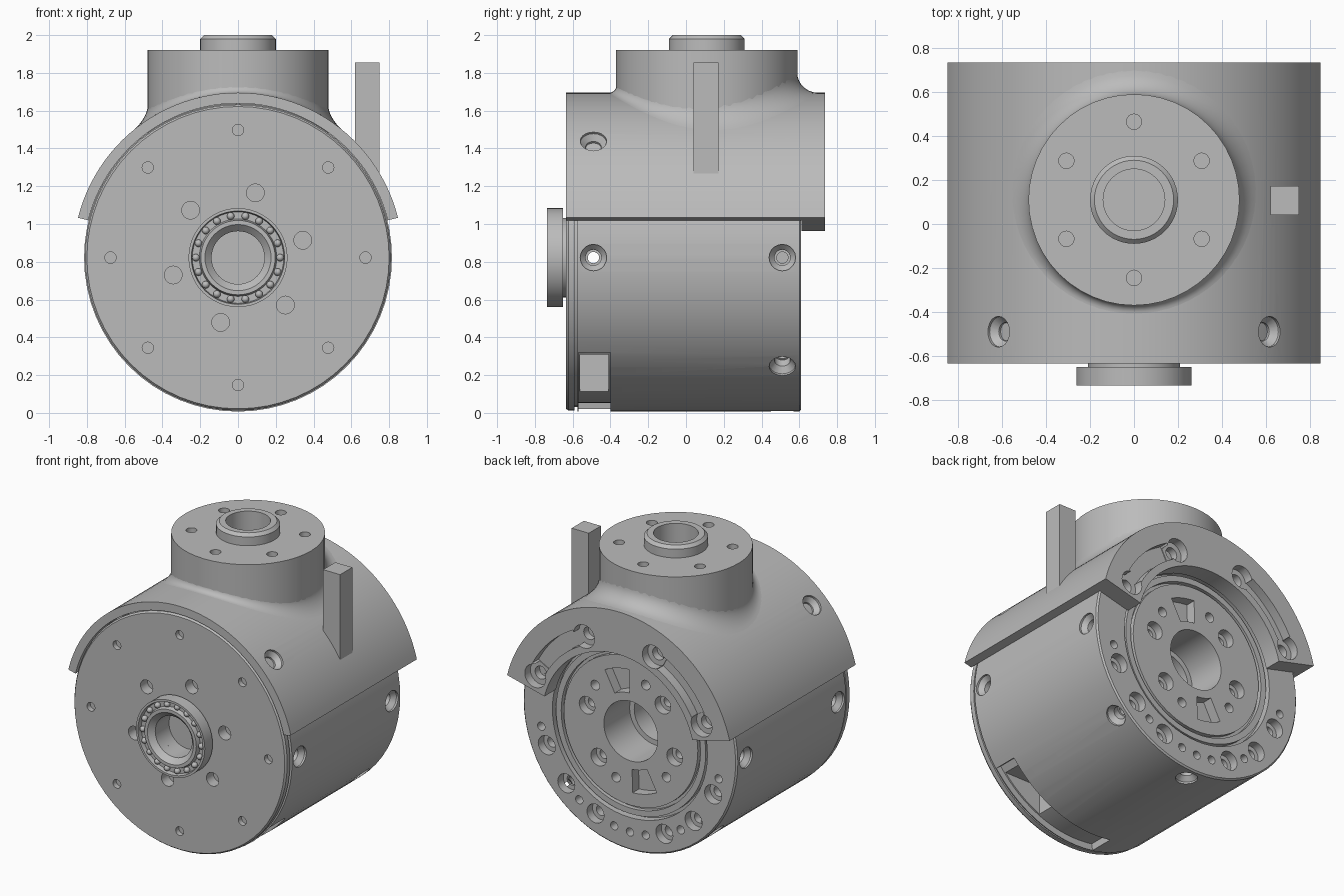
import bpy, bmesh
from math import sin, cos, pi, radians, sqrt
from mathutils import Matrix, Vector

cube = bpy.data.objects.get("Cube")
if cube:
    bpy.data.objects.remove(cube, do_unlink=True)

metal = bpy.data.materials.new("plain grey metal")
metal.use_nodes = True
metal.diffuse_color = (0.5, 0.5, 0.5, 1)
metal.node_tree.nodes["Principled BSDF"].inputs["Base Color"].default_value = (0.5, 0.5, 0.5, 1)

CZ = 0.822          # height of the drum axis
DRUM_R = 0.815
SADDLE_R = 0.873
BOSS_Y = 0.11
# local z runs along world y, local xy plane is world xz
AXIS_Y = Matrix(((1, 0, 0, 0), (0, 0, 1, 0), (0, 1, 0, CZ), (0, 0, 0, 1)))
BOSS = Matrix.Translation((0, BOSS_Y, 0))


def lathe(bm, profile, mat, n=64, a0=None, a1=None):
    """Turn a closed (radius, height) profile, fully or between two angles."""
    full = a0 is None
    start, span = (0, 2 * pi) if full else (radians(a0), radians(a1 - a0))
    rings = []
    for i in range(n if full else n + 1):
        a = start + span * i / n
        rings.append([bm.verts.new(mat @ Vector((r * cos(a), r * sin(a), h))) for r, h in profile])
    m = len(profile)
    for i in range(n):
        p, q = rings[i], rings[(i + 1) % len(rings)]
        for j in range(m):
            k = (j + 1) % m
            if profile[j][0] > 0 or profile[k][0] > 0:
                bm.faces.new((p[j], p[k], q[k], q[j]))
    if not full:
        bm.faces.new(rings[0])
        bm.faces.new(rings[-1])
    bmesh.ops.remove_doubles(bm, verts=[v for r in rings for v in r], dist=1e-5)


def box(bm, lo, hi):
    lo, hi = Vector(lo), Vector(hi)
    size = Matrix.Diagonal((*(hi - lo), 1))
    bmesh.ops.create_cube(bm, size=1, matrix=Matrix.Translation((lo + hi) / 2) @ size)


def finish(name, bm, cutter=None):
    def make(label, b):
        bmesh.ops.recalc_face_normals(b, faces=b.faces)
        me = bpy.data.meshes.new(label)
        b.to_mesh(me)
        b.free()
        me.materials.append(metal)
        ob = bpy.data.objects.new(label, me)
        bpy.context.collection.objects.link(ob)
        return ob
    ob = make(name, bm)
    bpy.ops.object.select_all(action='DESELECT')
    bpy.context.view_layer.objects.active = ob
    ob.select_set(True)
    if cutter:
        cut = make(name + "_cutter", cutter)
        cut.hide_render = True
        mod = ob.modifiers.new("holes", 'BOOLEAN')
        mod.operation, mod.solver, mod.object, mod.use_self = 'DIFFERENCE', 'EXACT', cut, True
        bpy.ops.object.modifier_apply(modifier=mod.name)
        bpy.data.objects.remove(cut, do_unlink=True)
    bpy.ops.object.shade_smooth_by_angle(angle=radians(30))
    return ob


def face_hole(bm, radius, angle, r, y0, y1, n=20):
    """Round hole along the drum axis, placed by polar position."""
    a = radians(angle)
    mat = AXIS_Y @ Matrix.Translation((radius * cos(a), radius * sin(a), 0))
    lathe(bm, [(0, y0), (r, y0), (r, y1), (0, y1)], mat, n)


def counterbore(bm, radius, angle, r, top):
    a = radians(angle)
    mat = AXIS_Y @ Matrix.Translation((radius * cos(a), radius * sin(a), top))
    lathe(bm, [(0, .05), (r, .05), (r, -.06), (r * .55, -.06), (r * .55, -.11), (0, -.11)], mat, 20)


def screw_hole(bm, angle, y, surface, depth=.2):
    """Countersunk hole pointing at the drum axis."""
    a = radians(angle)
    d = Vector((cos(a), 0, sin(a)))
    mat = Matrix.Translation(Vector((0, y, CZ)) + d * surface) @ d.to_track_quat('Z', 'Y').to_matrix().to_4x4()
    lathe(bm, [(0, .08), (.07, .08), (.07, -.015), (.042, -.045), (.042, -.09),
               (.03, -.09), (.03, -depth), (0, -depth)], mat, 20)


# Drum with front cap, groove, stepped back face and bores
bm = bmesh.new()
lathe(bm, [(0, -.55), (.14, -.55), (.14, -.635), (.8, -.635), (.81, -.622), (.81, -.59),
           (.79, -.59), (.79, -.575), (DRUM_R, -.575), (DRUM_R, .6), (.805, .61),
           (.59, .61), (.59, .56), (.57, .56), (.57, .6), (.53, .6), (.53, .57), (.51, .57),
           (.51, .6), (.205, .6), (.205, .32), (.17, .32), (.17, .1), (0, .1)], AXIS_Y)
cut = bmesh.new()
for i in range(8):
    face_hole(cut, .675, 45 * i, .03, -.7, -.6)
for i in range(6):
    face_hole(cut, .355, 15 + 60 * i, .047, -.7, -.56)
for side in (0, 180):
    lathe(cut, [(.26, .53), (.42, .53), (.42, .7), (.26, .7)], AXIS_Y, 8, 62 + side, 88 + side)
    for a in (15, 135):
        counterbore(cut, .345, a + side, .06, .6)
    for a in (42, 108):
        face_hole(cut, .365, a + side, .033, .5, .7)
for a in (22.5, 45, 67.5):
    for s in (-a, 180 + a):
        counterbore(cut, .685, s, .065, .61)
for a in (192, 236, 260, 270, 280, 304, 348):
    face_hole(cut, .69, a, .028, .53, .7)
# Side screws: the front level one passes right through
screw_hole(cut, 0, -.49, DRUM_R, 1.56)
screw_hole(cut, 180, -.49, DRUM_R)
for a in (0, 180, 225, 270, 315):
    screw_hole(cut, a, .51, DRUM_R, .12)
# Cable window low on one side
lathe(cut, [(.77, -.57), (.9, -.57), (.9, -.4), (.77, -.4)], AXIS_Y, 16, -100, -38)
box(cut, (.3, -.56, .055), (.9, -.41, .31))
finish("drum", bm, cut)

# Saddle: curved cover with a back flange
bm = bmesh.new()
lathe(bm, [(.817, -.635), (SADDLE_R, -.635), (SADDLE_R, .735), (.58, .735), (.58, .612), (.817, .612)],
      AXIS_Y, 48, 14, 166)
cut = bmesh.new()
for a in (22.5, 67.5, 112.5, 157.5):
    counterbore(cut, .685, a, .08, .735)
for a in (28, 118):
    lathe(cut, [(.63, .67), (.74, .67), (.74, .8), (.63, .8)], AXIS_Y, 10, a, a + 34)
for a in (45, 135):
    screw_hole(cut, a, -.49, SADDLE_R)
finish("saddle", bm, cut)

# Upright round boss with collar and bolt circle
bm = bmesh.new()
lathe(bm, [(0, 1.8), (.14, 1.8), (.14, 2), (.18, 2), (.2, 1.98), (.2, 1.92),
           (.48, 1.92), (.48, 1.42), (0, 1.42)], BOSS, 48)
cut = bmesh.new()
for i in range(6):
    a = radians(30 + 60 * i)
    lathe(cut, [(0, 1.84), (.035, 1.84), (.035, 1.95), (0, 1.95)],
          BOSS @ Matrix.Translation((.355 * cos(a), .355 * sin(a), 0)), 16)
finish("boss", bm, cut)

# Fillet blending the boss into the saddle
bm = bmesh.new()
rows, n = [], 64
for i in range(n):
    a = 2 * pi * i / n
    size = .075 + .035 * sin(a)
    row = []
    for k in range(8):
        t = pi / 2 * k / 7
        rho = .478 + size * (1 - sin(t))
        x = rho * cos(a)
        z = CZ + sqrt(SADDLE_R ** 2 - x * x) + size * (1 - cos(t))
        row.append(bm.verts.new((x, BOSS_Y + rho * sin(a), z)))
    # buried lower edge closes the section
    x = .45 * cos(a)
    row.append(bm.verts.new((x, BOSS_Y + .45 * sin(a), CZ + sqrt(.84 ** 2 - x * x))))
    rows.append(row)
for i in range(n):
    p, q = rows[i], rows[(i + 1) % n]
    for j in range(9):
        k = (j + 1) % 9
        bm.faces.new((p[j], p[k], q[k], q[j]))
finish("boss_fillet", bm)

# Front bearing with its balls
bm = bmesh.new()
lathe(bm, [(.14, -.63), (.14, -.7), (.175, -.735), (.197, -.735), (.205, -.705), (.242, -.705),
           (.247, -.735), (.262, -.735), (.262, -.65), (.21, -.65), (.21, -.63)], AXIS_Y, 48)
finish("bearing_rings", bm)
bm = bmesh.new()
for i in range(18):
    a = 2 * pi * i / 18
    bmesh.ops.create_uvsphere(bm, u_segments=12, v_segments=8, radius=.02,
                              matrix=AXIS_Y @ Matrix.Translation((.223 * cos(a), .223 * sin(a), -.715)))
finish("bearing_balls", bm)

# Upright square tab on the saddle
bm = bmesh.new()
box(bm, (.62, .04, 1.2), (.75, .172, 1.855))
finish("tab", bm)
